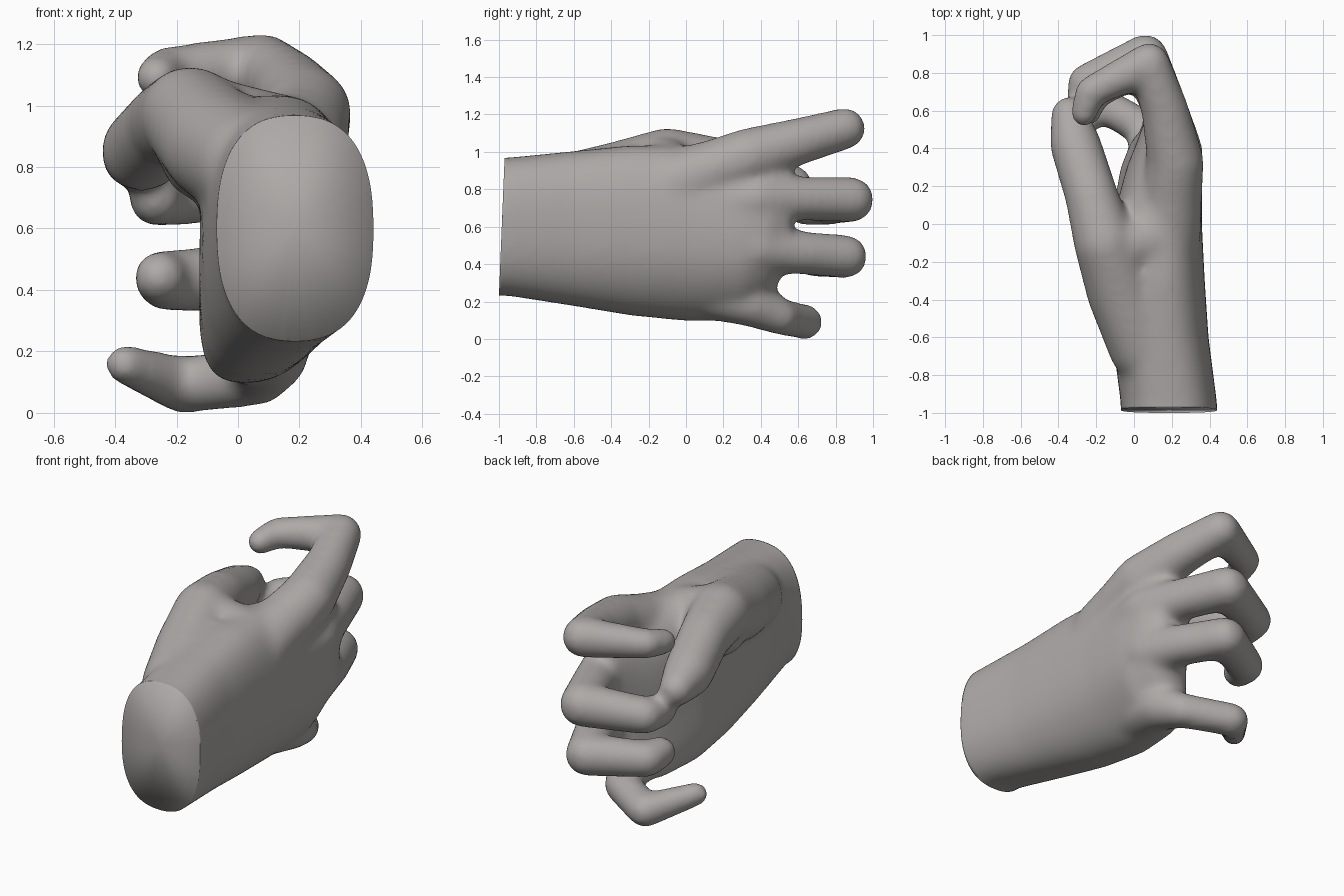
import bpy, bmesh, math
from mathutils import Vector

cube = bpy.data.objects.get("Cube")
if cube:
    bpy.data.objects.remove(cube)

skin = bpy.data.materials.new("warm_grey")
skin.use_nodes = True
colour = (0.42, 0.40, 0.39, 1)
skin.diffuse_color = colour
skin.node_tree.nodes["Principled BSDF"].inputs["Base Color"].default_value = colour

bm = bmesh.new()


def ball_points(x, y, z, r, n=220):
    """Evenly spread points on a ball, slightly enlarged to offset softening."""
    points = []
    for k in range(n):
        h = 1 - (2 * k + 1) / n
        w = math.sqrt(1 - h * h)
        a = k * math.pi * (3 - math.sqrt(5))
        direction = Vector((w * math.cos(a), w * math.sin(a), h))
        points.append(Vector((x, y, z)) + direction * (r + 0.007))
    return points


def add_limb(joints):
    """Tapered rounded segments through joints given as x, y, z, radius."""
    for a, b in zip(joints, joints[1:]):
        verts = [bm.verts.new(p) for p in ball_points(*a) + ball_points(*b)]
        bmesh.ops.convex_hull(bm, input=verts)


def power(v, p):
    return math.copysign(abs(v) ** p, v)


def add_palm(sections, n=40):
    """Loft of rounded sections; curl bends the lower edge towards the palm."""
    rings = []
    for y, cx, hx, cz, hz, curl in sections:
        ring = []
        for i in range(n):
            t = math.tau * i / n
            c, s = power(math.cos(t), 0.8), power(math.sin(t), 0.8)
            x = cx + hx * c - curl * max(0, -s) ** 2
            ring.append(bm.verts.new((x, y, cz + hz * s)))
        rings.append(ring)
    for a, b in zip(rings, rings[1:]):
        for i in range(n):
            j = (i + 1) % n
            bm.faces.new((a[i], a[j], b[j], b[i]))
    bm.faces.new(rings[0][::-1])
    bm.faces.new(rings[-1])


# Wrist and palm: y, centre x, half x, centre z, half z, curl
add_palm([
    (-1.15, .19, .26, .60, .365, 0),
    (-.95, .185, .255, .60, .37, 0),
    (-.6, .14, .255, .59, .415, .03),
    (-.3, .125, .25, .58, .455, .07),
    (0, .12, .24, .565, .47, .10),
    (.3, .16, .20, .535, .44, .14),
    (.45, .18, .16, .59, .38, .12),
    (.56, .17, .11, .68, .25, 0),
])

# Fingers: index, middle, ring and little
add_limb([(.17, -.05, .83, .18), (.2, .15, .905, .155), (.22, .33, .975, .145),
          (.165, .6, 1.055, .12), (.08, .85, 1.125, .105), (-.23, .7, 1.11, .077),
          (-.265, .585, 1.09, .066)])
add_limb([(.17, .1, .72, .17), (.225, .38, .75, .135), (.165, .62, .75, .112),
          (.06, .885, .745, .115), (-.25, .745, .71, .097), (-.27, .62, .695, .08)])
add_limb([(.15, .1, .5, .17), (.215, .38, .49, .135), (.155, .62, .46, .11),
          (.05, .855, .44, .11), (-.23, .70, .43, .095), (-.255, .6, .44, .08)])
add_limb([(.07, .08, .28, .16), (.1, .35, .195, .125), (.065, .5, .12, .092),
          (-.18, .64, .09, .088), (-.37, .43, .158, .06)])

# Thumb and its mound
add_limb([(.05, -.65, .80, .18), (-.065, -.36, .87, .18), (-.155, -.1, .965, .158),
          (-.225, .15, .94, .135), (-.31, .42, .855, .13), (-.345, .58, .83, .09)])
# Web joining the thumb to the palm
add_limb([(-.10, -.16, .84, .15), (.08, -.05, .86, .14)])
add_limb([(-.14, -.13, .95, .15), (.1, -.09, .9, .14)])

# Drop the loose points left inside the hulls
loose = [v for v in bm.verts if not v.link_faces]
bmesh.ops.delete(bm, geom=loose, context="VERTS")
bmesh.ops.recalc_face_normals(bm, faces=bm.faces[:])
draft_mesh = bpy.data.meshes.new("hand_draft")
bm.to_mesh(draft_mesh)
bm.free()
draft = bpy.data.objects.new("hand_draft", draft_mesh)
bpy.context.collection.objects.link(draft)

# Fuse all parts into one soft skin
remesh = draft.modifiers.new("fuse", "REMESH")
remesh.mode = "VOXEL"
remesh.voxel_size = 0.018
soften = draft.modifiers.new("soften", "SMOOTH")
soften.factor = 0.5
soften.iterations = 30
graph = bpy.context.evaluated_depsgraph_get()
mesh = bpy.data.meshes.new_from_object(draft.evaluated_get(graph))
bpy.data.objects.remove(draft)
bpy.data.meshes.remove(draft_mesh)

# Slice the wrist along a slightly slanted plane and close it
bm = bmesh.new()
bm.from_mesh(mesh)
cut = bmesh.ops.bisect_plane(
    bm, geom=bm.verts[:] + bm.edges[:] + bm.faces[:], dist=1e-5,
    plane_co=(0, -.985, .6), plane_no=(0, -.73, .03), clear_outer=True)
rim = [e for e in cut["geom_cut"] if isinstance(e, bmesh.types.BMEdge)]
cap = bmesh.ops.holes_fill(bm, edges=rim)["faces"]
bmesh.ops.poke(bm, faces=cap)
bmesh.ops.recalc_face_normals(bm, faces=bm.faces[:])
for f in bm.faces:
    f.smooth = True
bm.to_mesh(mesh)
bm.free()

mesh.name = "hand"
mesh.materials.clear()
mesh.materials.append(skin)
hand = bpy.data.objects.new("hand", mesh)
bpy.context.collection.objects.link(hand)
